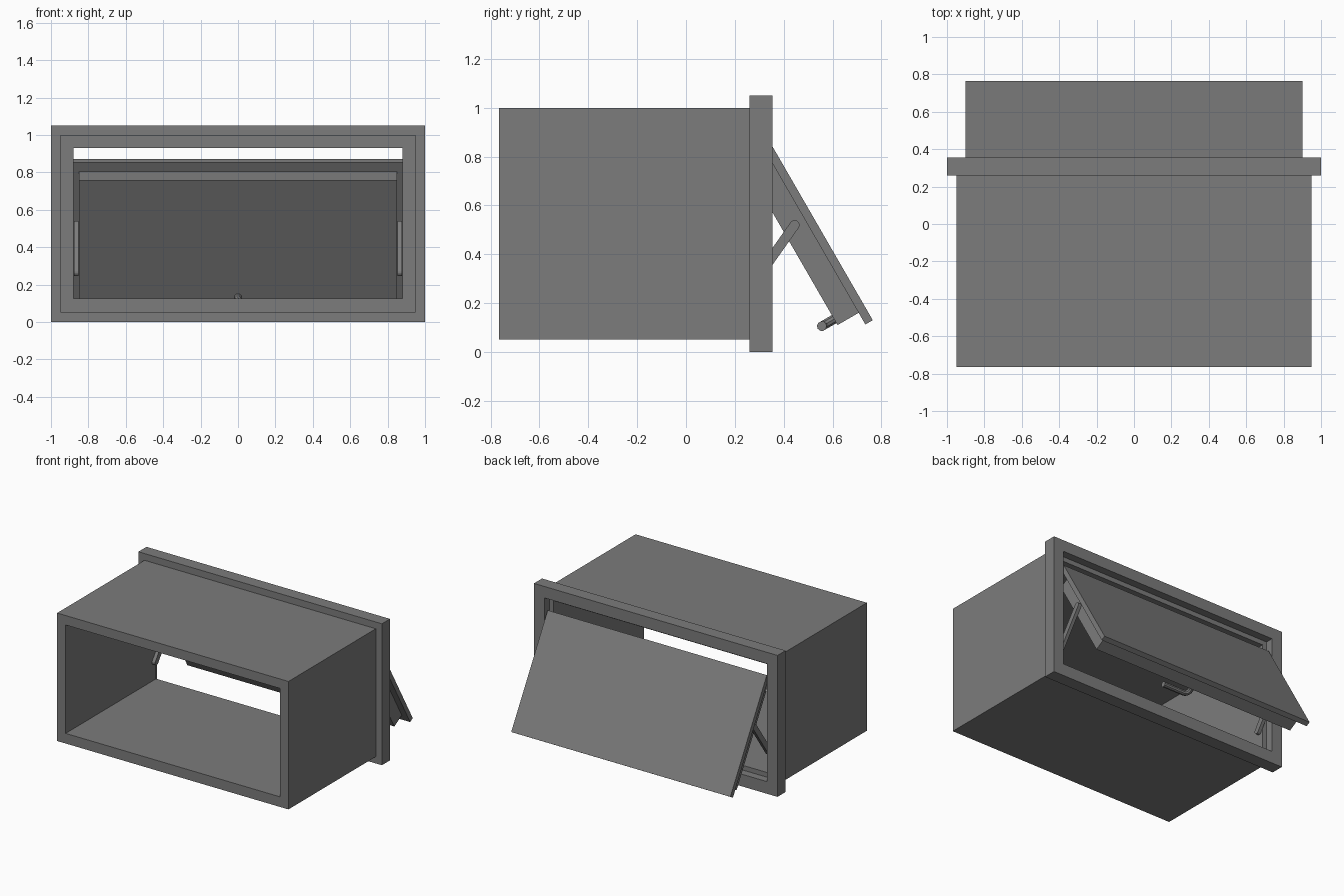
import bpy
import bmesh
from math import pi, sin, cos, atan2, radians
from mathutils import Matrix, Vector

cube = bpy.data.objects.get("Cube")
if cube:
    bpy.data.objects.remove(cube, do_unlink=True)

grey = bpy.data.materials.new("grey_metal")
grey.use_nodes = True
colour = (0.2, 0.2, 0.2, 1)
grey.diffuse_color = colour
grey.node_tree.nodes["Principled BSDF"].inputs["Base Color"].default_value = colour


def add_object(name, bm, matrix=Matrix()):
    bmesh.ops.recalc_face_normals(bm, faces=bm.faces)
    mesh = bpy.data.meshes.new(name)
    bm.to_mesh(mesh)
    bm.free()
    mesh.materials.append(grey)
    obj = bpy.data.objects.new(name, mesh)
    obj.matrix_world = matrix
    bpy.context.collection.objects.link(obj)
    return obj


def rect_loft(name, rings):
    """Closed band through rectangles given as (half width, z low, z high, y)."""
    bm = bmesh.new()
    loops = [[bm.verts.new(p) for p in
              ((-w, y, lo), (w, y, lo), (w, y, hi), (-w, y, hi))]
             for w, lo, hi, y in rings]
    for a, b in zip(loops, loops[1:] + loops[:1]):
        for i in range(4):
            j = (i + 1) % 4
            bm.faces.new((a[i], a[j], b[j], b[i]))
    return add_object(name, bm)


def slab(name, half_width, y, z, matrix):
    bm = bmesh.new()
    bmesh.ops.create_cube(bm, size=1)
    bmesh.ops.scale(bm, vec=(2 * half_width, y[1] - y[0], z[1] - z[0]), verts=bm.verts)
    bmesh.ops.translate(bm, vec=(0, sum(y) / 2, sum(z) / 2), verts=bm.verts)
    return add_object(name, bm, matrix)


# Open sleeve and the rebated frame around its back
outer, inner = (0.95, 0.05, 1.0), (0.88, 0.125, 0.93)
rim, rebate = (1.0, 0.0, 1.05), (0.915, 0.09, 0.965)
front, joint, step, back = -0.765, 0.26, 0.297, 0.355
rect_loft("sleeve", [(*outer, front), (*outer, joint), (*inner, joint), (*inner, front)])
rect_loft("back_frame", [(*rim, joint), (*rim, back), (*rebate, back),
                         (*rebate, step), (*inner, step), (*inner, joint)])

# Tilted hatch, built upright and leaned by its own matrix
tilt = Matrix.Translation((0, 0.765, 0.13)) @ Matrix.Rotation(radians(30), 4, "X")
slab("hatch_panel", 0.90, (-0.035, 0), (0, 0.855), tilt)
slab("hatch_plug", 0.85, (-0.135, -0.035), (0.055, 0.80), tilt)

# Bent lever handle on the inside of the hatch
bend, depth, height = 0.035, -0.193, 0.083
path = [(0, -0.13, height)]
for i in range(7):
    a = i * pi / 12
    path.append((bend * (1 - cos(a)), depth + bend * (1 - sin(a)), height))
path.append((0.21, depth, height))
curve = bpy.data.curves.new("handle", "CURVE")
curve.dimensions = "3D"
curve.bevel_depth = 0.02
curve.bevel_resolution = 3
curve.use_fill_caps = True
spline = curve.splines.new("POLY")
spline.points.add(len(path) - 1)
for point, co in zip(spline.points, path):
    point.co = (*co, 1)
curve.materials.append(grey)
handle = bpy.data.objects.new("handle", curve)
handle.matrix_world = tilt
bpy.context.collection.objects.link(handle)
bpy.ops.object.select_all(action="DESELECT")
handle.select_set(True)
bpy.context.view_layer.objects.active = handle
bpy.ops.object.convert(target="MESH")
bpy.ops.object.shade_smooth_by_angle()

# Round-ended stay arms on both sides
top, low, radius = Vector((0.445, 0.52)), Vector((0.265, 0.265)), 0.02
along = atan2(top.y - low.y, top.x - low.x)
outline = []
for centre, turn in ((top, 0), (low, pi)):
    for i in range(9):
        a = along + turn - pi / 2 + i * pi / 8
        outline.append((centre.x + radius * cos(a), centre.y + radius * sin(a)))
for name, x in (("left_stay", 0.853), ("right_stay", -0.878)):
    bm = bmesh.new()
    face = bm.faces.new([bm.verts.new((x, y, z)) for y, z in outline])
    side = bmesh.ops.extrude_face_region(bm, geom=[face])["geom"]
    bmesh.ops.translate(bm, vec=(0.025, 0, 0),
                        verts=[v for v in side if isinstance(v, bmesh.types.BMVert)])
    # extrude_face_region keeps the first face, closing both ends
    add_object(name, bm)
